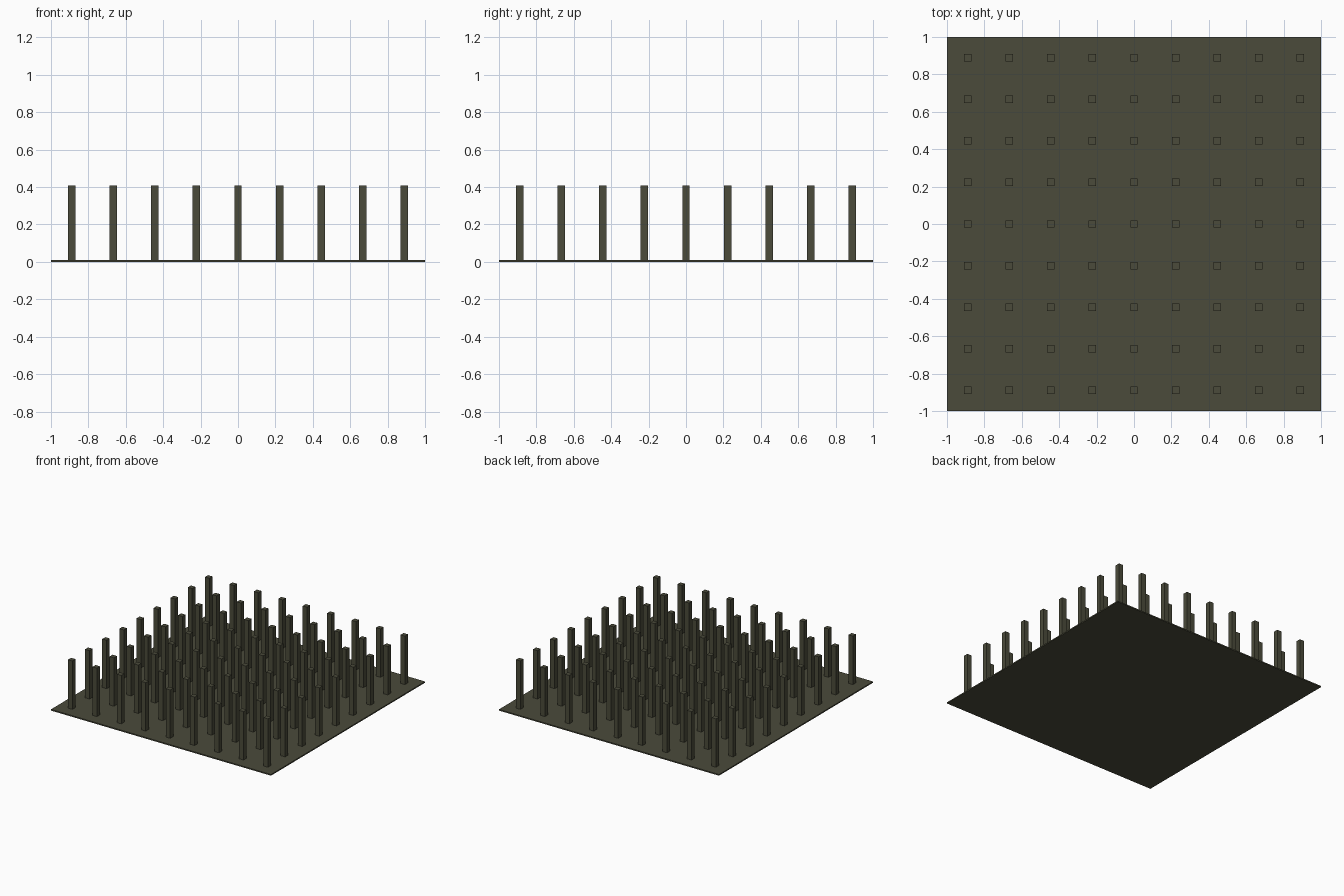
import bpy

if "Cube" in bpy.data.objects:
    bpy.data.objects.remove(bpy.data.objects["Cube"])

COUNT = 9            # pins per side
PITCH = 2 / COUNT    # spacing between pins
PIN_W = 0.04
BASE_T = 0.01
TOP = 0.408

mat = bpy.data.materials.new("dark olive grey")
mat.diffuse_color = (0.07, 0.07, 0.043, 1)
mat.use_nodes = True
mat.node_tree.nodes["Principled BSDF"].inputs["Base Color"].default_value = mat.diffuse_color


def box(name, size, bottom_centre):
    x, y, z = bottom_centre
    sx, sy, sz = (s / 2 for s in size)
    verts = [(a * sx, b * sy, c * sz) for c in (-1, 1)
             for a, b in ((-1, -1), (1, -1), (1, 1), (-1, 1))]
    faces = [(3, 2, 1, 0), (4, 5, 6, 7)]
    faces += [(i, (i + 1) % 4, (i + 1) % 4 + 4, i + 4) for i in range(4)]
    mesh = bpy.data.meshes.new(name)
    mesh.from_pydata(verts, [], faces)
    mesh.materials.append(mat)
    obj = bpy.data.objects.new(name, mesh)
    obj.location = (x, y, z + sz)
    bpy.context.collection.objects.link(obj)
    return obj


# Thin square base plate
box("base_plate", (2, 2, BASE_T), (0, 0, 0))

# Grid of square pins: one pin repeated along x and y
start = -PITCH * (COUNT - 1) / 2
pins = box("pins", (PIN_W, PIN_W, TOP - BASE_T), (start, start, BASE_T))
for name, step in (("columns", (PITCH, 0, 0)), ("rows", (0, PITCH, 0))):
    array = pins.modifiers.new(name, 'ARRAY')
    array.count = COUNT
    array.use_relative_offset = False
    array.use_constant_offset = True
    array.constant_offset_displace = step
